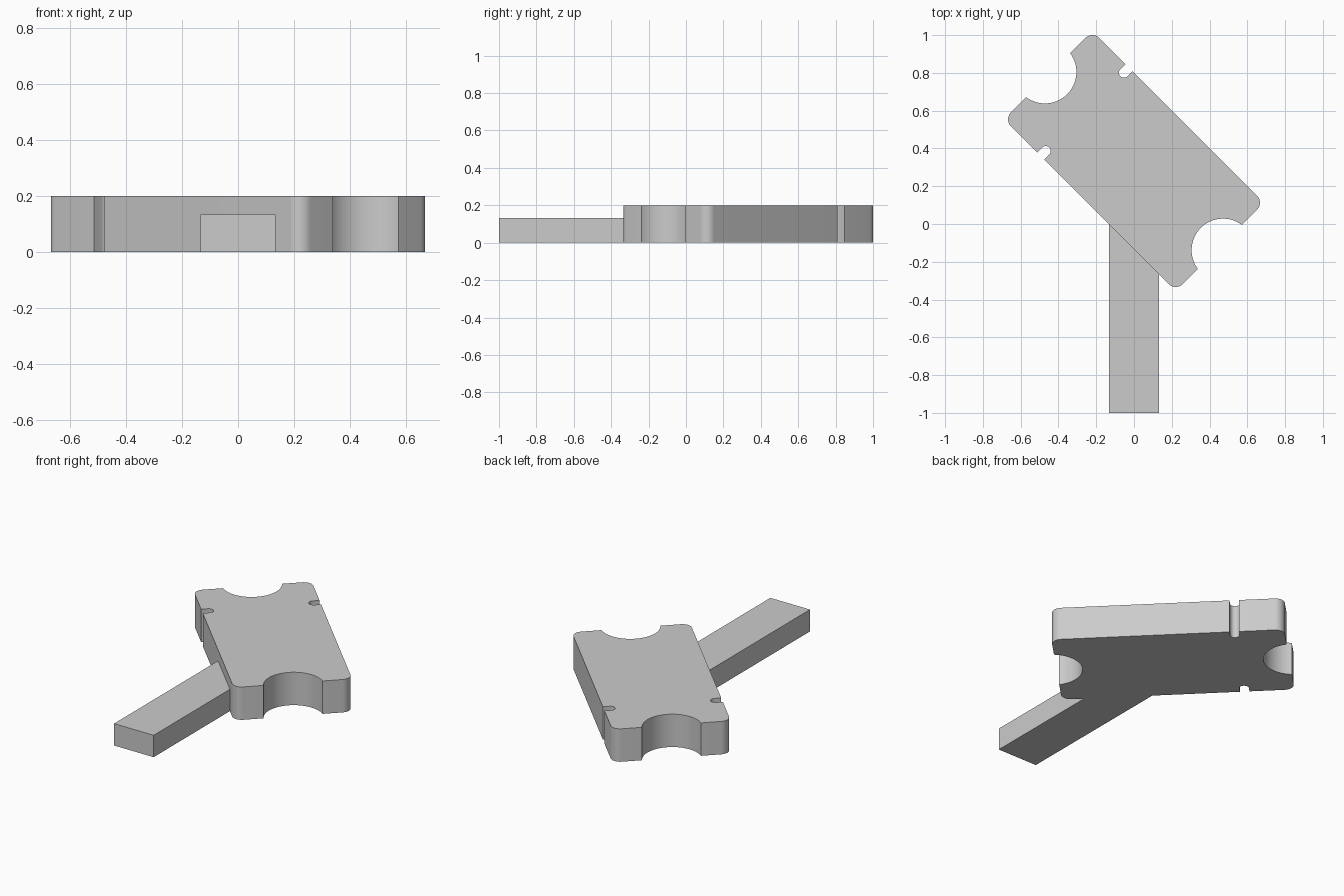
import bpy, bmesh, math
from mathutils import Matrix

cube = bpy.data.objects.get("Cube")
if cube:
    bpy.data.objects.remove(cube)

grey = bpy.data.materials.new("light grey")
grey.use_nodes = True
colour = (0.6, 0.6, 0.6, 1)
grey.diffuse_color = colour
grey.node_tree.nodes["Principled BSDF"].inputs["Base Color"].default_value = colour


def arc(cx, cy, r, start, end, steps):
    """Points along a circular arc, angles in degrees."""
    angles = [math.radians(start + (end - start) * i / steps) for i in range(steps + 1)]
    return [(cx + r * math.cos(a), cy + r * math.sin(a)) for a in angles]


def extrude_outline(name, points, height, matrix=Matrix()):
    """Solid prism from a counter-clockwise outline standing on z = 0."""
    bm = bmesh.new()
    base = bm.faces.new([bm.verts.new((x, y, 0)) for x, y in points])
    top = bmesh.ops.extrude_face_region(bm, geom=[base], use_keep_orig=True)
    verts = [g for g in top["geom"] if isinstance(g, bmesh.types.BMVert)]
    bmesh.ops.translate(bm, verts=verts, vec=(0, 0, height))
    bmesh.ops.transform(bm, matrix=matrix, verts=bm.verts)
    bmesh.ops.recalc_face_normals(bm, faces=bm.faces)
    mesh = bpy.data.meshes.new(name)
    bm.to_mesh(mesh)
    bm.free()
    mesh.materials.append(grey)
    obj = bpy.data.objects.new(name, mesh)
    bpy.context.collection.objects.link(obj)
    bpy.ops.object.select_all(action='DESELECT')
    obj.select_set(True)
    bpy.context.view_layer.objects.active = obj
    bpy.ops.object.shade_smooth_by_angle(angle=math.radians(30))
    return obj


# Plate: half outline from the right end notch to the left end notch, then mirrored
half_l, half_w, corner = 0.643, 0.331, 0.053
bite, bite_x = 0.1667, 0.667
slot_x, slot_y, slot_r = -0.368, 0.293, 0.0265
lip = math.degrees(math.acos((bite_x - half_l) / bite))

half = arc(bite_x, 0, bite, 180, 180 - lip, 16)
half += arc(half_l - corner, half_w - corner, corner, 0, 90, 10)
half += [(slot_x + slot_r, half_w)]
half += arc(slot_x, slot_y, slot_r, 0, -180, 14)
half += [(slot_x - slot_r, half_w)]
half += arc(corner - half_l, half_w - corner, corner, 90, 180, 10)
half += arc(-bite_x, 0, bite, lip, 0, 16)
outline = half + [(x, -y) for x, y in reversed(half[1:-1])]

centre_y = 1 / 3
turn = Matrix.Translation((0, centre_y, 0)) @ Matrix.Rotation(math.radians(-45), 4, 'Z')
extrude_outline("notched_plate", outline, 0.2, turn)

# Handle bar: its inner end is mitred to meet the slanted plate side
bar = 0.133
side = centre_y - half_w * math.sqrt(2)
extrude_outline("handle_bar", [(-bar, -1), (bar, -1), (bar, side - bar), (-bar, side + bar)], bar)
